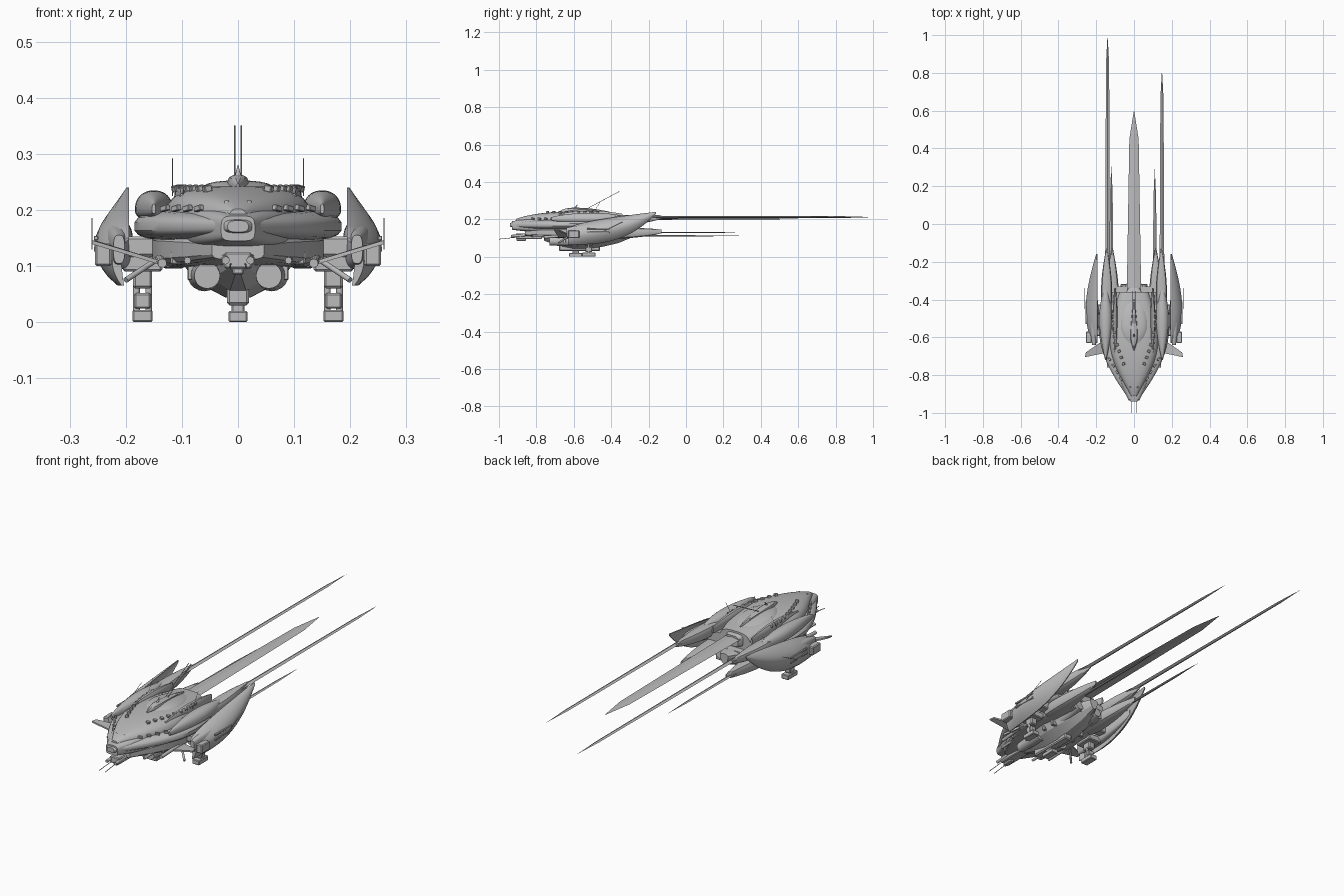
import bpy, bmesh, math
from mathutils import Vector, Matrix, Euler

cube = bpy.data.objects.get("Cube")
if cube:
    bpy.data.objects.remove(cube, do_unlink=True)

grey = bpy.data.materials.new("hull grey")
grey.use_nodes = True
shade = (.5, .5, .5, 1)
grey.diffuse_color = shade
grey.node_tree.nodes["Principled BSDF"].inputs["Base Color"].default_value = shade


def finish(name, bm, paired, angle=.6):
    # turn the bmesh into an object, mirrored across the centre line if paired
    bmesh.ops.recalc_face_normals(bm, faces=bm.faces)
    mesh = bpy.data.meshes.new(name)
    bm.to_mesh(mesh)
    bm.free()
    mesh.materials.append(grey)
    mesh.shade_smooth()
    mesh.set_sharp_from_angle(angle=angle)
    part = bpy.data.objects.new(name, mesh)
    bpy.context.collection.objects.link(part)
    if paired:
        part.modifiers.new("mirror", 'MIRROR')


def skin(name, rings, paired, angle=.6):
    # bridge closed rings of points and cap both ends
    bm = bmesh.new()
    loops = [[bm.verts.new(point) for point in ring] for ring in rings]
    for near, far in zip(loops, loops[1:]):
        for i in range(len(near)):
            bm.faces.new((near[i - 1], near[i], far[i], far[i - 1]))
    bm.faces.new(loops[0])
    bm.faces.new(loops[-1])
    finish(name, bm, paired, angle)


def swell(t, peak, nose, tail):
    # rises from nose to one at the peak, then falls to tail
    if t < peak:
        return nose + (1 - nose) * math.sin(t / peak * math.pi / 2)
    return tail + (1 - tail) * math.sin((1 - t) / (1 - peak) * math.pi / 2)


def signed_power(value, power):
    return math.copysign(abs(value) ** power, value)


def pod(name, front, rear, width, level, up, down, x=0, peak=.5, nose=.1, tail=.1,
        rise=0, square=3, sides=28, steps=20, angle=.6):
    # streamlined body with a rounded-square section; rise lifts the rear end
    rings = []
    for step in range(steps + 1):
        t = step / steps
        k = swell(t, peak, nose, tail)
        ring = []
        for side in range(sides):
            a = math.tau * (side + .5) / sides
            c, s = (signed_power(f(a), 2 / square) for f in (math.cos, math.sin))
            height = (up if s > 0 else down) * math.sqrt(k)
            ring.append((x + c * width * k, front + (rear - front) * t, level + rise * t * t + s * height))
        rings.append(ring)
    skin(name, rings, x != 0, angle)


def box(name, centre, size, turn=(0, 0, 0)):
    bm = bmesh.new()
    bmesh.ops.create_cube(bm, size=1)
    bmesh.ops.scale(bm, vec=size, verts=bm.verts)
    bmesh.ops.bevel(bm, geom=bm.edges[:], offset=min(size) / 8, segments=1, affect='EDGES')
    bm.transform(Matrix.Translation(centre) @ Euler(turn).to_matrix().to_4x4())
    finish(name, bm, centre[0] != 0)


def rod(name, start, end, radius, flare=1, sides=12):
    start, end = Vector(start), Vector(end)
    axis = end - start
    bm = bmesh.new()
    bmesh.ops.create_cone(bm, cap_ends=True, segments=sides, radius1=radius,
                          radius2=radius * flare, depth=axis.length)
    bm.transform(Matrix.Translation((start + end) / 2) @ axis.to_track_quat('Z', 'Y').to_matrix().to_4x4())
    finish(name, bm, start.x != 0)


def spar(name, x, z, tip, width, thick, root=-.35):
    # long diamond-section blade with a pointed end
    rings = []
    for y, k in ((root, 1), (tip - .15, .65), (tip, .02)):
        w, h = width * k, thick * k
        rings.append([(x + w, y, z), (x, y, z + h), (x - w, y, z), (x, y, z - h)])
    skin(name, rings, False, .1)


# main hull, upper deck and canopy
pod("lower_hull", front=-.94, rear=-.36, width=.185, level=.17, up=.035, down=.03, peak=.65, tail=.8)
pod("nose_block", front=-.93, rear=-.6, width=.1, level=.165, up=.045, down=.037, peak=.7, nose=.3, tail=.8, square=4)
pod("upper_deck", front=-.91, rear=-.36, width=.13, level=.18, up=.063, down=.01, peak=.55, nose=.12, tail=.6)
pod("canopy", front=-.68, rear=-.36, width=.08, level=.21, up=.046, down=.02, peak=.45, tail=.4, rise=-.02)
pod("dorsal_spine", front=-.67, rear=-.4, width=.02, level=.24, up=.024, down=.01, peak=.3, rise=-.01, sides=12)
pod("rear_collar", front=-.44, rear=-.34, width=.05, level=.19, up=.033, down=.03, nose=.9, tail=.6, square=4)
rod("spine_peak", (0, -.6, .25), (0, -.58, .28), radius=.008, flare=.1)

# shoulder pods and rails beside the deck
pod("shoulder", x=.15, front=-.72, rear=-.35, width=.034, level=.2, up=.035, down=.02, peak=.6, tail=.4, square=2.2)
pod("deck_rail", x=.1, front=-.68, rear=-.34, width=.014, level=.21, up=.036, down=.02, nose=.3, tail=.3, sides=12)

# underside machinery
pod("mid_deck", front=-.86, rear=-.33, width=.155, level=.13, up=.03, down=.033, peak=.55, nose=.3, tail=.6,
    square=5, sides=16, steps=6, angle=.3)
pod("belly", front=-.76, rear=-.28, width=.11, level=.125, up=.02, down=.09, peak=.45, nose=.2, tail=.2,
    rise=.02, square=1.7, sides=12, steps=6, angle=.2)
box("belly_keel", (0, -.57, .06), (.04, .22, .06))
box("chin_mount", (0, -.84, .11), (.05, .14, .03))
box("chin_sensor", (0, -.88, .1), (.02, .05, .03))
for i in range(4):
    box("belly_rib", (0, -.65 + .06 * i, .09), (.18, .015, .03))

# spars of unequal length
spar("centre_spar", x=0, z=.203, tip=.6, width=.038, thick=.006)
spar("left_long_spar", x=.148, z=.212, tip=.815, width=.013, thick=.007)
spar("right_long_spar", x=-.14, z=.212, tip=1, width=.013, thick=.007)
spar("left_low_spar", x=.11, z=.112, tip=.29, width=.011, thick=.004)
spar("right_low_spar", x=-.12, z=.13, tip=.31, width=.011, thick=.004)
pod("long_spar_root", x=.145, front=-.46, rear=-.13, width=.03, level=.195, up=.025, down=.03, peak=.3,
    nose=.8, rise=.018, sides=12)
pod("low_spar_root", x=.115, front=-.46, rear=-.13, width=.036, level=.125, up=.03, down=.03, peak=.2,
    nose=.8, rise=.01, sides=12)

# outer wing shells: crescent sections narrowing to a raised rear point
rings = []
span, slices = 18, 10
for step in range(span + 1):
    t = step / span
    k = swell(t, peak=.35, nose=.45, tail=.05)
    low, high = .065 + .165 * t ** 3, .15 + .09 * t ** .6
    outer, inner = [], []
    for i in range(slices + 1):
        u = i / slices
        arch = max(0, math.sin(math.pi * u)) ** .75
        x = .198 + .02 * k * (1 - u) * (1 - arch)
        y, z = -.63 + .47 * t, low + (high - low) * u
        outer.append((x + .058 * k * arch, y, z))
        inner.append((x + .03 * k * arch - .004, y, z))
    rings.append(outer + inner[::-1])
skin("wing_shell", rings, True)
pod("wing_pod", x=.212, front=-.64, rear=-.28, width=.025, level=.13, up=.04, down=.04, peak=.4, nose=.4, rise=.04)
for y in (-.57, -.45):
    box("wing_arm", (.175, y, .135), (.09, .045, .035))
for z in (.13, .15):
    box("wing_slot", (.253, -.47, z), (.008, .12, .008))
box("wing_bracket", (.24, -.6, .12), (.03, .06, .04))
rod("wing_aerial", (.26, -.45, .13), (.26, -.34, .185), radius=.001)

# front winglets
outline = [Vector(p) for p in ((.14, -.68, .11), (.26, -.705, .146), (.255, -.68, .146), (.14, -.6, .11))]
skin("winglet", [outline, [p - Vector((0, 0, .007)) for p in outline]], True, .1)
rod("winglet_strut", (.14, -.62, .115), (.2, -.68, .075), radius=.005)

# landing legs
box("centre_leg", (0, -.59, .04), (.024, .035, .06))
box("centre_foot", (0, -.59, .01), (.034, .07, .02))
leg_x, leg_y = .17, -.52
box("leg_mount", (leg_x, leg_y, .105), (.07, .09, .03))
box("leg_upper", (leg_x, leg_y, .08), (.034, .045, .04))
box("leg_lower", (leg_x, leg_y, .038), (.03, .035, .028))
box("side_foot", (leg_x, leg_y, .011), (.036, .07, .022))
for offset in (-.011, .011):
    x = leg_x + offset
    rod("leg_piston", (x, leg_y, .015), (x, leg_y, .07), radius=.006)

# thrusters, guns and chin probes
rod("belly_thruster", (.055, -.73, .083), (.06, -.58, .085), radius=.023, flare=1.3, sides=20)
rod("rear_thruster", (.05, -.44, .11), (.05, -.32, .125), radius=.03, flare=.7, sides=20)
rod("gun_barrel", (.09, -.82, .11), (.095, -.65, .115), radius=.006)
box("gun_mount", (.1, -.68, .115), (.04, .08, .025))
rod("side_barrel", (.135, -.76, .105), (.14, -.6, .115), radius=.008)
rod("chin_probe", (.015, -1, .094), (.012, -.85, .11), radius=.0015)
rod("chin_lamp", (.022, -.935, .11), (.022, -.86, .115), radius=.007)
rod("nose_clamp", (.016, -.925, .178), (.02, -.86, .213), radius=.005)

# aerials on the deck
rod("dorsal_aerial", (.006, -.57, .235), (.006, -.355, .35), radius=.0013)
rod("deck_aerial", (.117, -.5, .225), (.117, -.46, .292), radius=.0008)

# vent blocks following the deck and nose edges
vents = 9
for i in range(vents):
    t = i / vents
    box("deck_vent", (.055 + .055 * math.sin(2 * t), -.74 + .3 * t, .238), (.014, .014, .012), (0, .25, -.4))
for i in range(4):
    box("nose_vent", (.07 + .02 * i, -.82 + .035 * i, .203), (.018, .01, .01), (0, .2, .9))
